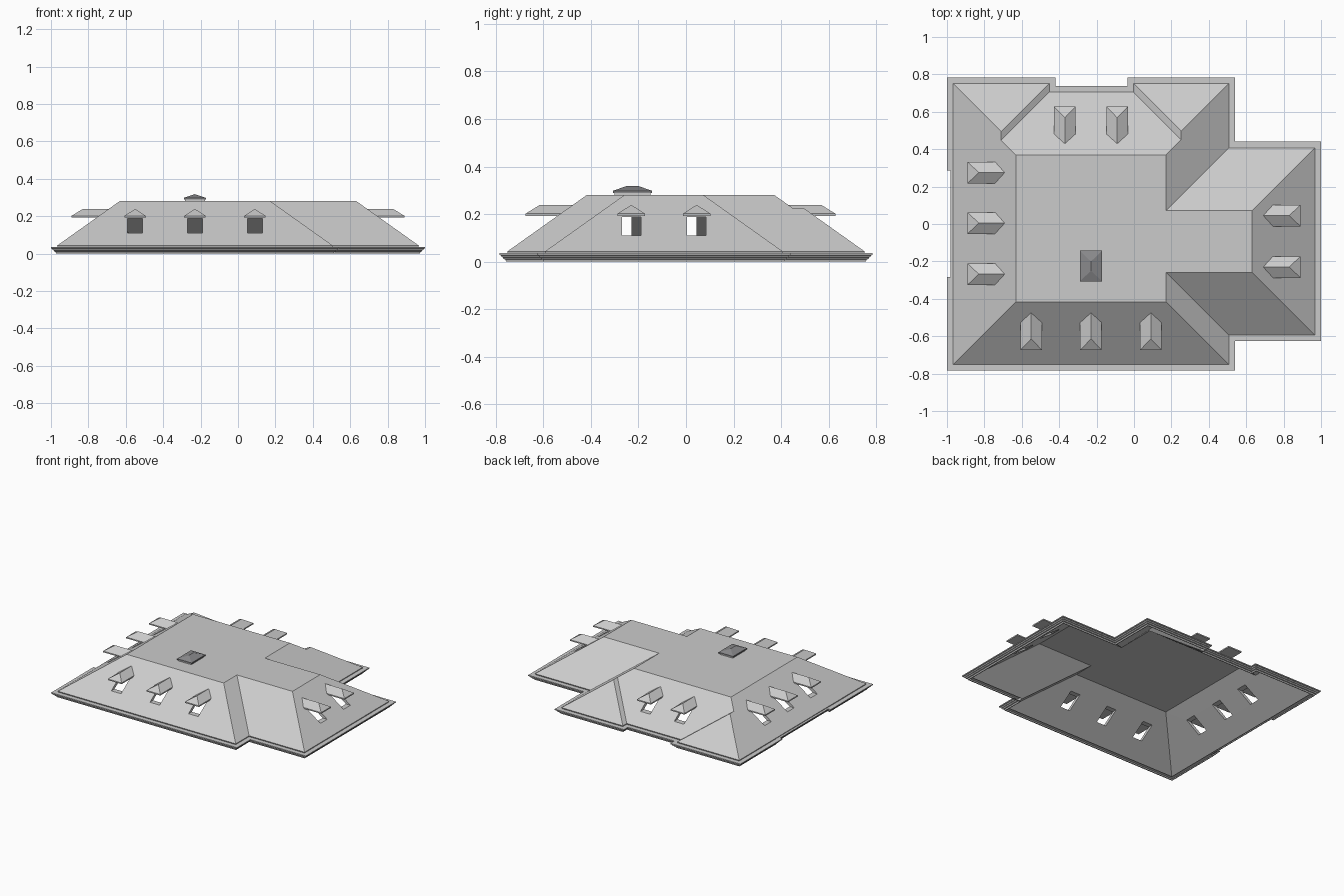
import bpy, bmesh
from math import radians
from mathutils import Matrix, Vector

if "Cube" in bpy.data.objects:
    bpy.data.objects.remove(bpy.data.objects["Cube"])

EAVE_Z, TOP_Z, RUN = 0.043, 0.281, 0.335
PITCH = (TOP_Z - EAVE_Z) / RUN


def make(name, verts, faces):
    me = bpy.data.meshes.new(name)
    me.from_pydata(verts, [], faces)
    ob = bpy.data.objects.new(name, me)
    bpy.context.collection.objects.link(ob)
    return ob


def hull(name, pts, mat=Matrix()):
    bm = bmesh.new()
    for p in pts:
        bm.verts.new(mat @ Vector(p))
    bmesh.ops.convex_hull(bm, input=bm.verts[:])
    bmesh.ops.dissolve_limit(bm, angle_limit=radians(1), verts=bm.verts[:], edges=bm.edges[:])
    bmesh.ops.recalc_face_normals(bm, faces=bm.faces[:])
    me = bpy.data.meshes.new(name)
    bm.to_mesh(me)
    bm.free()
    ob = bpy.data.objects.new(name, me)
    bpy.context.collection.objects.link(ob)
    return ob


def inset(poly, d):
    # mitred inset of a counter-clockwise, right-angled outline
    out = []
    for i, p in enumerate(poly):
        p = Vector(p)
        a = (p - Vector(poly[i - 1])).normalized()
        b = (Vector(poly[(i + 1) % len(poly)]) - p).normalized()
        out.append(p + d * Vector((-a.y - b.y, a.x + b.x)))
    return out


outline = [(-1, -.784), (.54, -.784), (.54, -.626), (1, -.626), (1, .44), (.54, .44),
           (.54, .784), (-.035, .784), (-.035, .738), (-.42, .738), (-.42, .784), (-1, .784)]

# eaves moulding: open stepped profile swept round the outline (with the left recess)
ring = outline + [(-1, .287), (-.98, .287), (-.98, -.284), (-1, -.284)]
profile = [(.034, .036), (0, .036), (0, .029), (.006, .027), (.009, .02), (.014, .018),
           (.018, .011), (.025, .009), (.028, 0), (.034, 0)]
n, k = len(ring), len(profile)
verts = [(p.x, p.y, z) for d, z in profile for p in inset(ring, d)]
faces = [(j * n + i, (j + 1) * n + i, (j + 1) * n + (i + 1) % n, j * n + (i + 1) % n)
         for j in range(k - 1) for i in range(n)]
make("eaves_moulding", verts, faces)

# hipped roof: 12 eave points, 8 flat-top points, two short ridges at the back
E = inset(outline, .033)
T = inset(E, RUN)[:6]
T += [Vector((T[5].x, E[8].y - RUN)), Vector((T[0].x, E[8].y - RUN))]


def ridge(a, b):
    h = abs(E[a].x - E[b].x) / 2
    x = (E[a].x + E[b].x) / 2
    z = EAVE_Z + h * PITCH
    return [(x, E[6].y - h, z), (x, E[8].y - h, z)]


verts = [(p.x, p.y, EAVE_Z) for p in E] + [(p.x, p.y, TOP_Z) for p in T]
verts += ridge(6, 7) + ridge(10, 11)      # 20, 21 right; 22, 23 left
faces = [(i, i + 1, i + 13, i + 12) for i in range(5)]
faces += [(5, 6, 20, 21, 18, 17), (6, 7, 20), (7, 8, 21, 20), (8, 9, 23, 19, 18, 21),
          (9, 10, 22, 23), (10, 11, 22), (11, 0, 12, 19, 23, 22), tuple(range(12, 20))]
roof = make("hipped_roof", verts, faces)
sol = roof.modifiers.new("thickness", 'SOLIDIFY')
sol.thickness, sol.offset, sol.use_even_offset = .022, -1, True

# dormer hoods and the window openings under them, for each side
W, SILL, HEAD = .0575, .11, .187


def depth(z):
    return (z - EAVE_Z) / PITCH


hood = [(s * W, d, z) for s in (-1, 1) for d, z in
        ((.077, .193), (.077, .202), (depth(.202), .202), (depth(.193), .193))]
hood += [(0, .137, .239), (0, depth(.239), .239)]
opening = [(x, y, z) for x in (-.04, .04) for y in (.06, .27) for z in (SILL, HEAD)]
cut_v, cut_f = [], []
box = [(0, 1, 3, 2), (4, 6, 7, 5), (0, 4, 5, 1), (2, 3, 7, 6), (0, 2, 6, 4), (1, 5, 7, 3)]
sides = {"front": (0, [(x, E[0].y) for x in (-.55, -.23, .09)]),
         "right": (90, [(E[3].x, y) for y in (.045, -.23)]),
         "back": (180, [(x, E[8].y) for x in (-.37, -.09)]),
         "left": (-90, [(E[0].x, y) for y in (.275, .005, -.268)])}
for side, (ang, spots) in sides.items():
    for i, (x, y) in enumerate(spots):
        m = Matrix.Translation((x, y, 0)) @ Matrix.Rotation(radians(ang), 4, 'Z')
        hull(f"dormer_hood_{side}_{i + 1}", hood, m)
        base = len(cut_v)
        cut_v += [m @ Vector(p) for p in opening]
        cut_f += [tuple(base + j for j in f) for f in box]
cutter = make("opening_cutter", cut_v, cut_f)
cutter.hide_render = True

# cut the openings and drop the cutter
bo = roof.modifiers.new("openings", 'BOOLEAN')
bo.operation, bo.solver, bo.object = 'DIFFERENCE', 'EXACT', cutter
bpy.context.view_layer.objects.active = roof
for mod in ("thickness", "openings"):
    bpy.ops.object.modifier_apply(modifier=mod)
bpy.data.objects.remove(cutter)

# small dark roof vent: curb and hipped cap
dark = bpy.data.materials.new("dark_grey")
dark.diffuse_color = (.25, .25, .26, 1)
dark.use_nodes = True
dark.node_tree.nodes["Principled BSDF"].inputs["Base Color"].default_value = dark.diffuse_color
cx, cy = -.23, -.225
curb = [(cx + x, cy + y, z) for x in (-.054, .054) for y in (-.076, .076) for z in (.28, .294)]
cap = [(cx + x, cy + y, z) for x in (-.06, .06) for y in (-.082, .082) for z in (.289, .298)]
cap += [(cx, cy - .025, .318), (cx, cy + .025, .318)]
hull("vent_curb", curb)
hull("vent_cap", cap).data.materials.append(dark)
